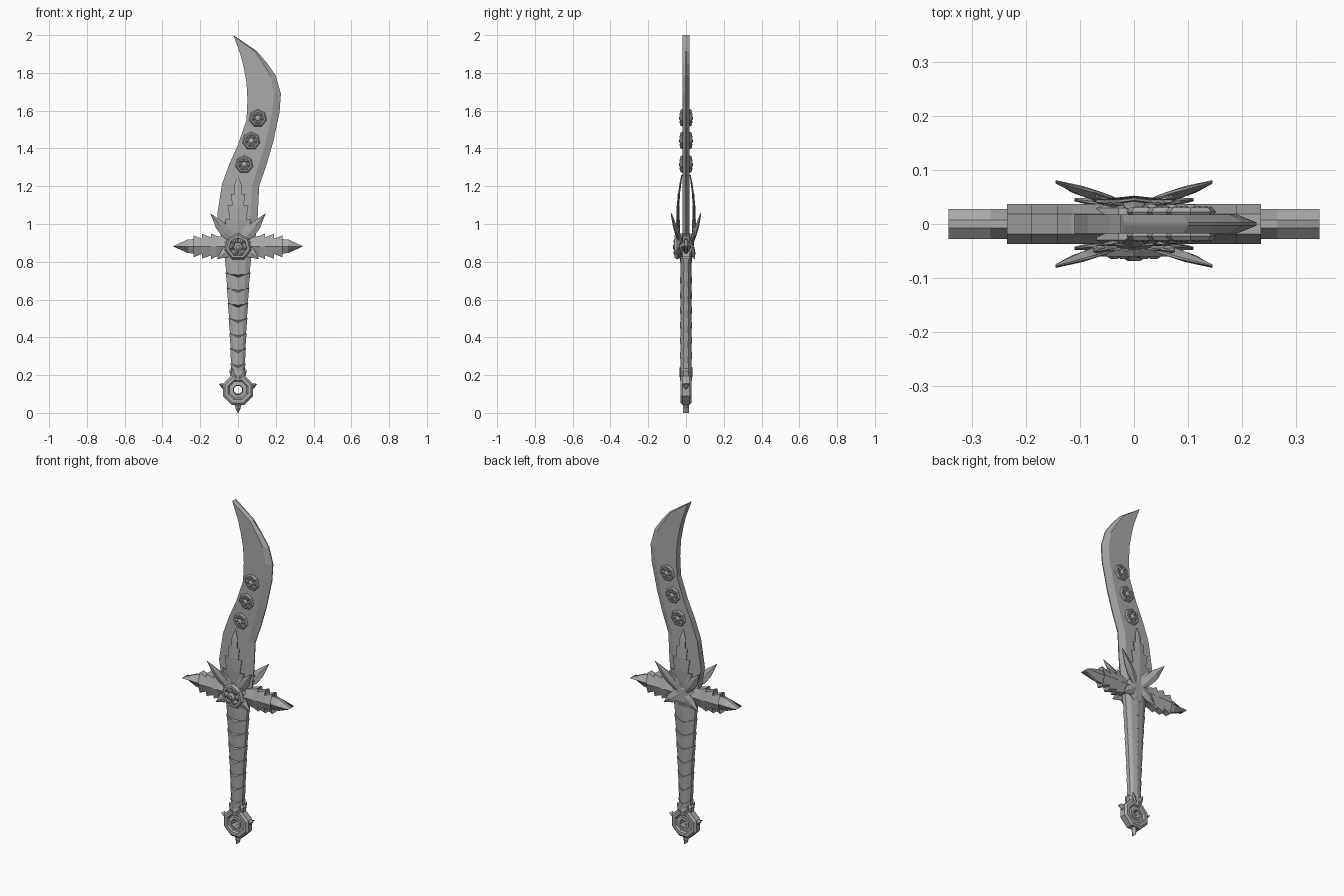
import bpy, bmesh, math
from mathutils import Vector

if "Cube" in bpy.data.objects:
    bpy.data.objects.remove(bpy.data.objects["Cube"])

steel = bpy.data.materials.new("plain grey")
steel.use_nodes = True
GREY = (0.4, 0.4, 0.4, 1)
steel.diffuse_color = GREY
steel.node_tree.nodes["Principled BSDF"].inputs["Base Color"].default_value = GREY


def finish(name, bm):
    bmesh.ops.remove_doubles(bm, verts=bm.verts, dist=0.0002)
    bmesh.ops.recalc_face_normals(bm, faces=bm.faces)
    mesh = bpy.data.meshes.new(name)
    bm.to_mesh(mesh)
    bm.free()
    mesh.materials.append(steel)
    ob = bpy.data.objects.new(name, mesh)
    bpy.context.collection.objects.link(ob)
    return ob


def loft(name, rings, closed=False):
    """Skin a list of equal point rings; cap the ends or join them up."""
    bm = bmesh.new()
    vs = [[bm.verts.new(p) for p in ring] for ring in rings]
    n = len(vs[0])
    pairs = list(zip(vs, vs[1:])) + ([(vs[-1], vs[0])] if closed else [])
    for a, b in pairs:
        for i in range(n):
            j = (i + 1) % n
            bm.faces.new((a[i], a[j], b[j], b[i]))
    if not closed:
        bm.faces.new(vs[0])
        bm.faces.new(vs[-1])
    return finish(name, bm)


def lathe(name, centre, profile, sides, turn=0.0, closed=False):
    """Spin (radius, y) points around an axis along y."""
    rings = []
    for r, y in profile:
        ring = []
        for i in range(sides):
            a = turn + math.tau * i / sides
            ring.append(Vector(centre) + Vector((r * math.cos(a), y, r * math.sin(a))))
        rings.append(ring)
    return loft(name, rings, closed)


def leaf(name, root, tip, normal, profile, thick, bow=0.0, edge=0.25, keep=False):
    """Ridged leaf; profile holds (fraction of length, half width)."""
    root, axis = Vector(root), Vector(tip) - Vector(root)
    n = Vector(normal)
    n = (n - axis * n.dot(axis) / axis.length_squared).normalized()
    side = axis.cross(n).normalized()
    widest = max(w for _, w in profile)
    rings, rib = [], 0.0
    for t, w in profile:
        rib = max(rib, t)
        h = thick if keep else thick * (0.3 + 0.7 * w / widest)
        lift = n * bow * math.sin(math.pi * rib)
        mid, out = root + axis * rib + lift, root + axis * t + lift
        e = n * h * edge
        rings.append([out + side * w + e, mid + n * h, out - side * w + e,
                      out - side * w - e, mid - n * h, out + side * w - e])
    return loft(name, rings)


def rosette(name, x, y, z, r, depth, s):
    """Flower boss facing along s * y: rim, petals and a central bud."""
    lathe(name + "_rim", (x, y, z),
          [(r * .9, 0), (r, s * depth * .35), (r * .86, s * depth * .75),
           (r * .68, s * depth * .75), (r * .6, s * depth * .4)], 7, math.pi / 2)
    for i in range(6):
        a = math.tau * i / 6
        px, pz = x + r * .5 * math.cos(a), z + r * .5 * math.sin(a)
        lathe(f"{name}_petal_{i}", (px, y, pz),
              [(r * .27, 0), (r * .27, s * depth * .6), (r * .1, s * depth * .88)], 5, a)
    lathe(name + "_bud", (x, y, z),
          [(r * .36, 0), (r * .34, s * depth * .75), (r * .15, s * depth)], 6)


# Curved blade: z of back, x of back, x of bevel, x of edge, z of edge
blade = [(.90, -.085, .06, .09, .90), (1.05, -.11, .065, .105, 1.05),
         (1.21, -.085, .075, .112, 1.2), (1.32, -.045, .11, .15, 1.31),
         (1.42, 0, .145, .185, 1.43), (1.55, .045, .18, .22, 1.59),
         (1.66, .05, .19, .227, 1.69), (1.75, .045, .175, .2, 1.785),
         (1.83, .03, .135, .155, 1.85), (1.9, .012, .09, .1, 1.915),
         (2.0, -.025, -.022, -.018, 1.995)]
T = .018
rings = []
for z, back, bevel, edge, ze in blade:
    zb = z + (ze - z) * .85
    rings.append([(back, -T, z), (bevel, -T, zb), (edge, -.003, ze),
                  (edge, .003, ze), (bevel, T, zb), (back, T, z)])
loft("blade", rings)

# Flower bosses and serrated centre leaf on both faces of the blade
serrated = [(0, .02), (.12, .05), (.3, .07), (.27, .042), (.52, .055),
            (.48, .03), (.7, .036), (.67, .02), (.85, .018), (1, .001)]
spear = [(0, .012), (.35, .028), (.6, .026), (1, .001)]
for s, face in ((-1, "front"), (1, "back")):
    for i, (x, z) in enumerate([(.105, 1.56), (.07, 1.44), (.033, 1.315)]):
        rosette(f"blade_flower_{face}_{i}", x, s * .015, z, .048, .021, s)
    leaf(f"blade_leaf_{face}", (0, s * .035, .92), (0, s * .022, 1.26),
         (0, s, 0), serrated, .01, .014)
    for m, hand in ((1, "left"), (-1, "right")):
        # Flared leaves around the hub
        leaf(f"flared_leaf_{face}_{hand}", (m * .02, s * .035, .90),
             (m * .145, s * .078, 1.055), (0, s, 0), spear, .01)
        leaf(f"inner_leaf_{face}_{hand}", (m * .02, s * .035, .90),
             (m * .075, s * .05, 1.01), (0, s, 0), spear, .01)
        leaf(f"low_leaf_{face}_{hand}", (m * .01, s * .035, .89),
             (m * .11, s * .045, .815), (0, s, 0), spear, .009)

# Crossguard: a chain of overlapping chunky leaves on each side
end_leaf = [(0, .015), (.35, .038), (.55, .036), (1, .0005)]
for m, hand in ((1, "left"), (-1, "right")):
    leaf(f"guard_end_{hand}", (m * .17, 0, .882), (m * .344, 0, .882),
         (0, -1, 0), end_leaf, .028, keep=True)
    lobes = [(0, .035), (.42, .056), (.55, .068), (.45, .04), (.78, .066),
             (.72, .035), (1, .058), (.9, .02)]
    leaf(f"guard_lobes_{hand}", (m * .03, 0, .882), (m * .235, 0, .882),
         (0, -1, 0), lobes, .037, keep=True, edge=.5)

# Hub, with the large flower on the front only
lathe("hub", (0, 0, .88), [(.045, -.045), (.075, -.03), (.075, .03), (.04, .042)],
      8, math.pi / 8)
rosette("hub_flower", 0, -.035, .878, .073, .034, -1)

# Grip: stepped bands with chevron joints
half = [(0, -1), (.6, -.85), (1, -.4), (1, .4), (.6, .85)]
section = half + [(-x, -y) for x, y in half]


def grip_ring(z, w, d):
    return [(x * w, y * d, z + .025 * (abs(x) - .5)) for x, y in section]


levels = [.19, .25, .33, .41, .49, .57, .65, .73, .86]


def grip_width(z):
    return .037 + .034 * max(0, (z - .25) / .6) ** 1.3


for i, (lo, hi) in enumerate(zip(levels, levels[1:])):
    loft(f"grip_band_{i}", [grip_ring(lo, grip_width(lo) * .99, .028),
                            grip_ring(hi, grip_width(hi) * 1.05, .032)])

# Ring pommel with collar, points and bottom spike
PZ = .122
lathe("pommel_ring", (0, 0, PZ),
      [(.086, -.018), (.074, -.028), (.056, -.028), (.048, -.018), (.026, -.02),
       (.022, 0), (.026, .02), (.048, .018), (.056, .028), (.074, .028), (.086, .018)],
      8, math.pi / 8, closed=True)
lathe("pommel_inner_rim", (0, 0, PZ),
      [(.036, -.023), (.026, -.025), (.024, .025), (.036, .023)], 8, math.pi / 8, closed=True)
loft("pommel_collar", [grip_ring(.18, .04, .03), grip_ring(.21, .046, .034),
                       grip_ring(.225, .036, .03)])
point = [(0, .02), (.5, .014), (1, .001)]
leaf("pommel_spike", (0, 0, .05), (0, 0, 0), (0, -1, 0), point, .016, keep=True)
for m, hand in ((1, "left"), (-1, "right")):
    leaf(f"pommel_point_{hand}", (m * .06, 0, .135), (m * .1, 0, .153),
         (0, -1, 0), point, .016, keep=True)
    for s, face in ((-1, "front"), (1, "back")):
        leaf(f"collar_leaf_{face}_{hand}", (m * .012, s * .028, .185),
             (m * .036, s * .031, .24), (0, s, 0), [(0, .008), (.4, .013), (1, .001)], .006)
